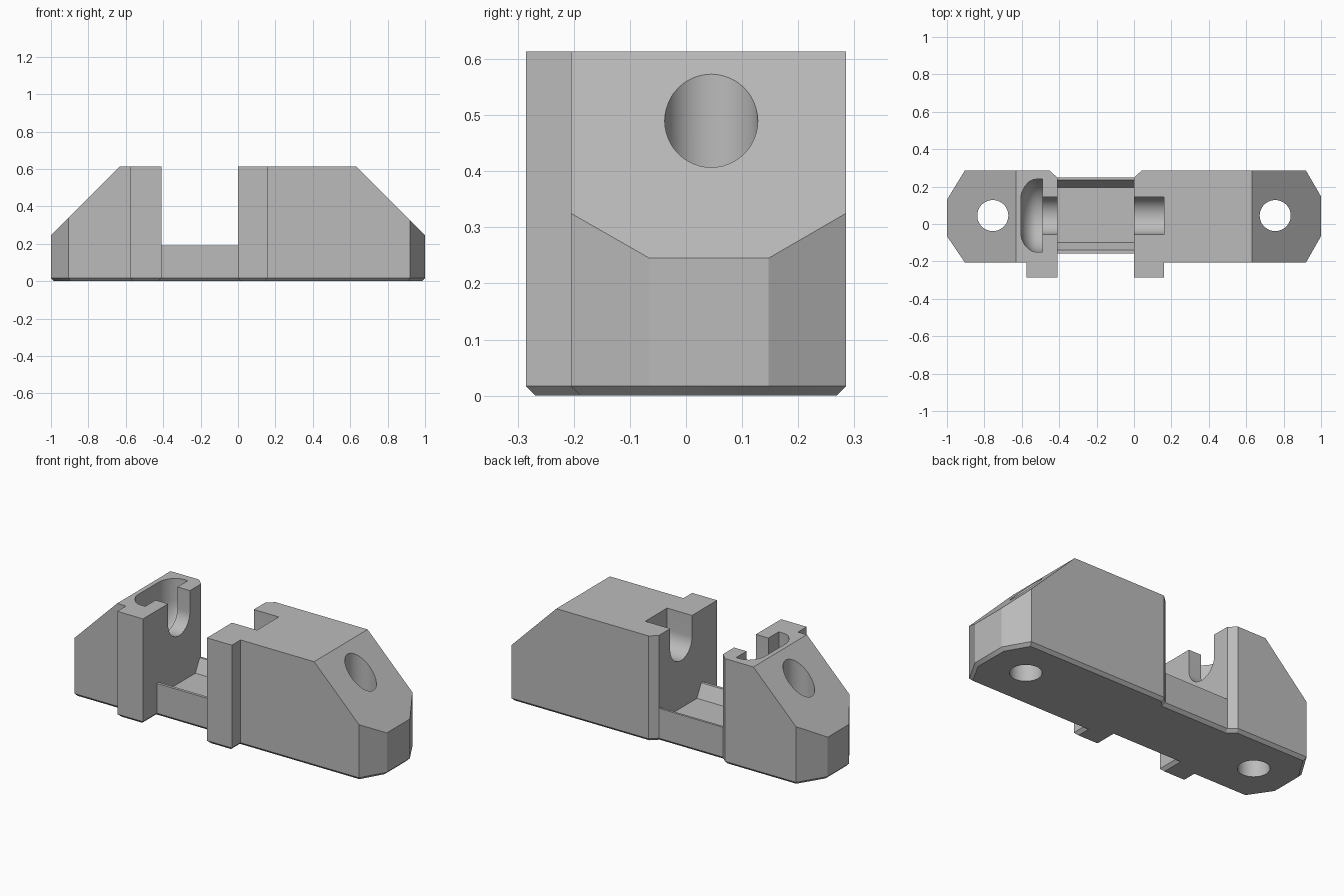
import bpy, bmesh, math
from mathutils import Vector

if "Cube" in bpy.data.objects:
    bpy.data.objects.remove(bpy.data.objects["Cube"])

grey = bpy.data.materials.new("plain_grey")
grey.use_nodes = True
colour = (0.5, 0.5, 0.5, 1)
grey.diffuse_color = colour
grey.node_tree.nodes["Principled BSDF"].inputs["Base Color"].default_value = colour

AXIS_Y, AXIS_Z = 0.045, 0.49     # screw axis of the clamp
TOP = 0.613


def finish(bm, name):
    bmesh.ops.recalc_face_normals(bm, faces=bm.faces)
    mesh = bpy.data.meshes.new(name)
    bm.to_mesh(mesh)
    bm.free()
    mesh.materials.append(grey)
    obj = bpy.data.objects.new(name, mesh)
    bpy.context.collection.objects.link(obj)
    return obj


def prism(bm, points, direction):
    face = bm.faces.new([bm.verts.new(p) for p in points])
    new = bmesh.ops.extrude_face_region(bm, geom=[face])["geom"]
    verts = [v for v in new if isinstance(v, bmesh.types.BMVert)]
    bmesh.ops.translate(bm, verts=verts, vec=direction)
    bmesh.ops.recalc_face_normals(bm, faces=bm.faces)


def u_channel(name, profile, steps=24):
    """Half-revolved profile along x, extended straight up through the top."""
    bm = bmesh.new()
    rings = []
    for x, r in profile:
        ring = [(x, AXIS_Y + r, 0.8)]
        for i in range(steps + 1):
            a = math.pi * i / steps
            ring.append((x, AXIS_Y + r * math.cos(a), AXIS_Z - r * math.sin(a)))
        ring.append((x, AXIS_Y - r, 0.8))
        rings.append([bm.verts.new(p) for p in ring])
    for a, b in zip(rings, rings[1:]):
        for i in range(len(a)):
            j = (i + 1) % len(a)
            bm.faces.new((a[i], a[j], b[j], b[i]))
    bm.faces.new(rings[0])
    bm.faces.new(rings[-1])
    return finish(bm, name)


def cut(target, cutter):
    mod = target.modifiers.new("cut", "BOOLEAN")
    mod.operation = "DIFFERENCE"
    mod.solver = "EXACT"
    mod.object = cutter
    bpy.context.view_layer.objects.active = target
    bpy.ops.object.modifier_apply(modifier=mod.name)
    bpy.data.objects.remove(cutter)


# Body outline seen from above: pointed ends, front tabs, notched middle
outline = [(-1, -0.065), (-0.905, -0.205), (-0.575, -0.205), (-0.575, -0.285),
           (-0.41, -0.285), (-0.41, -0.157), (0, -0.157), (0, -0.285),
           (0.16, -0.285), (0.16, -0.205), (0.92, -0.205), (1, -0.065),
           (1, 0.147), (0.92, 0.285), (0.04, 0.285), (0, 0.248),
           (-0.41, 0.248), (-0.45, 0.285), (-0.905, 0.285), (-1, 0.13)]
bm = bmesh.new()
prism(bm, [(x, y, 0) for x, y in outline], (0, 0, TOP))

# Small chamfer around the underside
rim = [e for e in bm.edges if all(v.co.z < 0.001 for v in e.verts)]
bmesh.ops.bevel(bm, geom=rim, offset=0.017, segments=1, affect="EDGES")

# Sloping ends
for side in (-1, 1):
    result = bmesh.ops.bisect_plane(
        bm, geom=bm.verts[:] + bm.edges[:] + bm.faces[:],
        plane_co=(side * 0.632, 0, TOP), plane_no=Vector((side, 0, 1)).normalized(),
        clear_outer=True)
    edges = [g for g in result["geom_cut"] if isinstance(g, bmesh.types.BMEdge)]
    bmesh.ops.edgeloop_fill(bm, edges=edges)
body = finish(bm, "clamp_body")

# Gap between the two blocks with a shallow trough in the bridge
section = [(-0.5, 0.19), (-0.14, 0.19), (-0.1, 0.115), (0.195, 0.115),
           (0.235, 0.19), (0.5, 0.19), (0.5, 0.8), (-0.5, 0.8)]
bm = bmesh.new()
prism(bm, [(-0.41, y, z) for y, z in section], (0.41, 0, 0))
cut(body, finish(bm, "gap_cutter"))

# Domed head pocket with its shank slot, and the slot opposite
cut(body, u_channel("pocket_cutter", [
    (-0.605, 0.1), (-0.6, 0.125), (-0.585, 0.155), (-0.562, 0.18), (-0.54, 0.192),
    (-0.52, 0.195), (-0.49, 0.195), (-0.49, 0.1), (-0.39, 0.1)]))
cut(body, u_channel("slot_cutter", [(-0.02, 0.1), (0.16, 0.1)]))

# Vertical mounting holes
for side in (-1, 1):
    bm = bmesh.new()
    bmesh.ops.create_cone(bm, cap_ends=True, segments=48, radius1=0.083,
                          radius2=0.083, depth=2)
    bmesh.ops.translate(bm, verts=bm.verts, vec=(side * 0.755, AXIS_Y, 0.3))
    cut(body, finish(bm, "hole_cutter"))

bpy.ops.object.select_all(action="DESELECT")
body.select_set(True)
bpy.context.view_layer.objects.active = body
bpy.ops.object.shade_smooth_by_angle(angle=math.radians(25))
